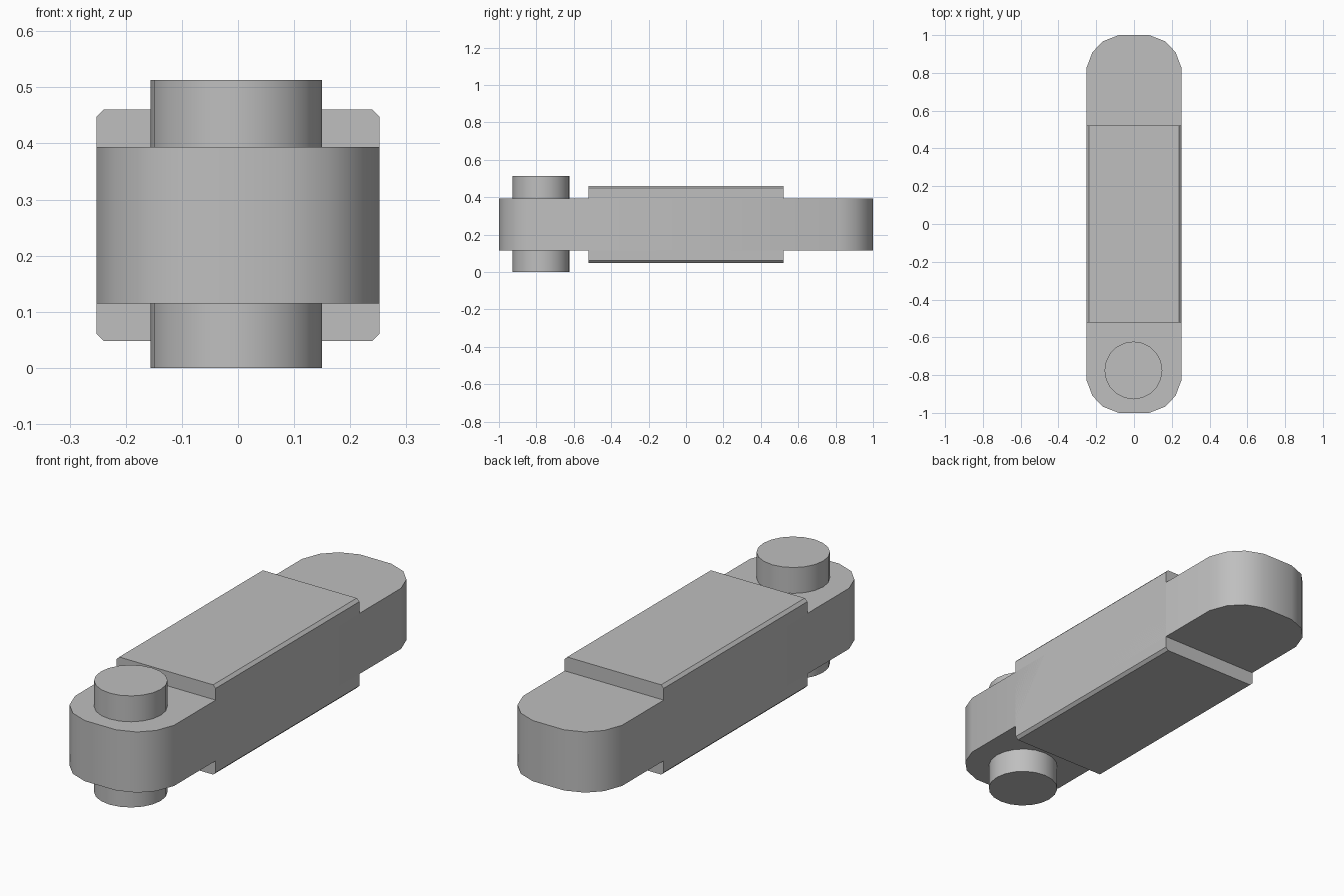
import bpy
import bmesh
import math
from math import radians

cube = bpy.data.objects.get("Cube")
if cube:
    bpy.data.objects.remove(cube, do_unlink=True)

# Plain grey used by every part
GREY = (0.52, 0.52, 0.52, 1.0)
grey = bpy.data.materials.new("plain grey")
grey.use_nodes = True
grey.diffuse_color = GREY
grey.node_tree.nodes["Principled BSDF"].inputs["Base Color"].default_value = GREY

HALF_WIDTH = 0.252


def prism(name, outline, start, depth, place):
    """Extrude a closed 2D outline; place maps (u, v, w) to (x, y, z)."""
    bm = bmesh.new()
    face = bm.faces.new([bm.verts.new(place(u, v, start)) for u, v in outline])
    offset = [b - a for a, b in zip(place(0, 0, 0), place(0, 0, depth))]
    new = bmesh.ops.extrude_face_region(bm, geom=[face], use_keep_orig=True)
    moved = [g for g in new["geom"] if isinstance(g, bmesh.types.BMVert)]
    bmesh.ops.translate(bm, verts=moved, vec=offset)
    bmesh.ops.recalc_face_normals(bm, faces=bm.faces)
    mesh = bpy.data.meshes.new(name)
    bm.to_mesh(mesh)
    bm.free()
    mesh.materials.append(grey)
    obj = bpy.data.objects.new(name, mesh)
    bpy.context.collection.objects.link(obj)
    bpy.ops.object.select_all(action="DESELECT")
    obj.select_set(True)
    bpy.context.view_layer.objects.active = obj
    bpy.ops.object.shade_smooth_by_angle(angle=radians(35))
    return obj


def upright(u, v, w):
    return (u, v, w)


def lengthwise(u, v, w):
    return (u, w, v)


def mirrored(quarter):
    """Complete a counter-clockwise outline from its +u +v quarter."""
    half = quarter + [(-u, v) for u, v in reversed(quarter)]
    return half + [(-u, -v) for u, v in half]


# Link bar with rounded ends
bar_corner = [(HALF_WIDTH, 0.825), (0.22, 0.91), (0.163, 0.968), (0.08, 1.0)]
prism("link_bar", mirrored(bar_corner), 0.115, 0.279, upright)

# Thicker middle block with chamfered long edges
chamfer, half_height = 0.013, 0.2065
block_corner = [(HALF_WIDTH, half_height - chamfer),
                (HALF_WIDTH - chamfer, half_height)]
block = prism("middle_block", mirrored(block_corner), -0.522, 1.044, lengthwise)
block.location.z = 0.2545

# Pin through the front end
sides, radius = 20, 0.153
circle = [(radius * math.cos(math.tau * i / sides),
           radius * math.sin(math.tau * i / sides)) for i in range(sides)]
pin = prism("pin", circle, 0.0, 0.513, upright)
pin.location = (-0.003, -0.775, 0.0)
